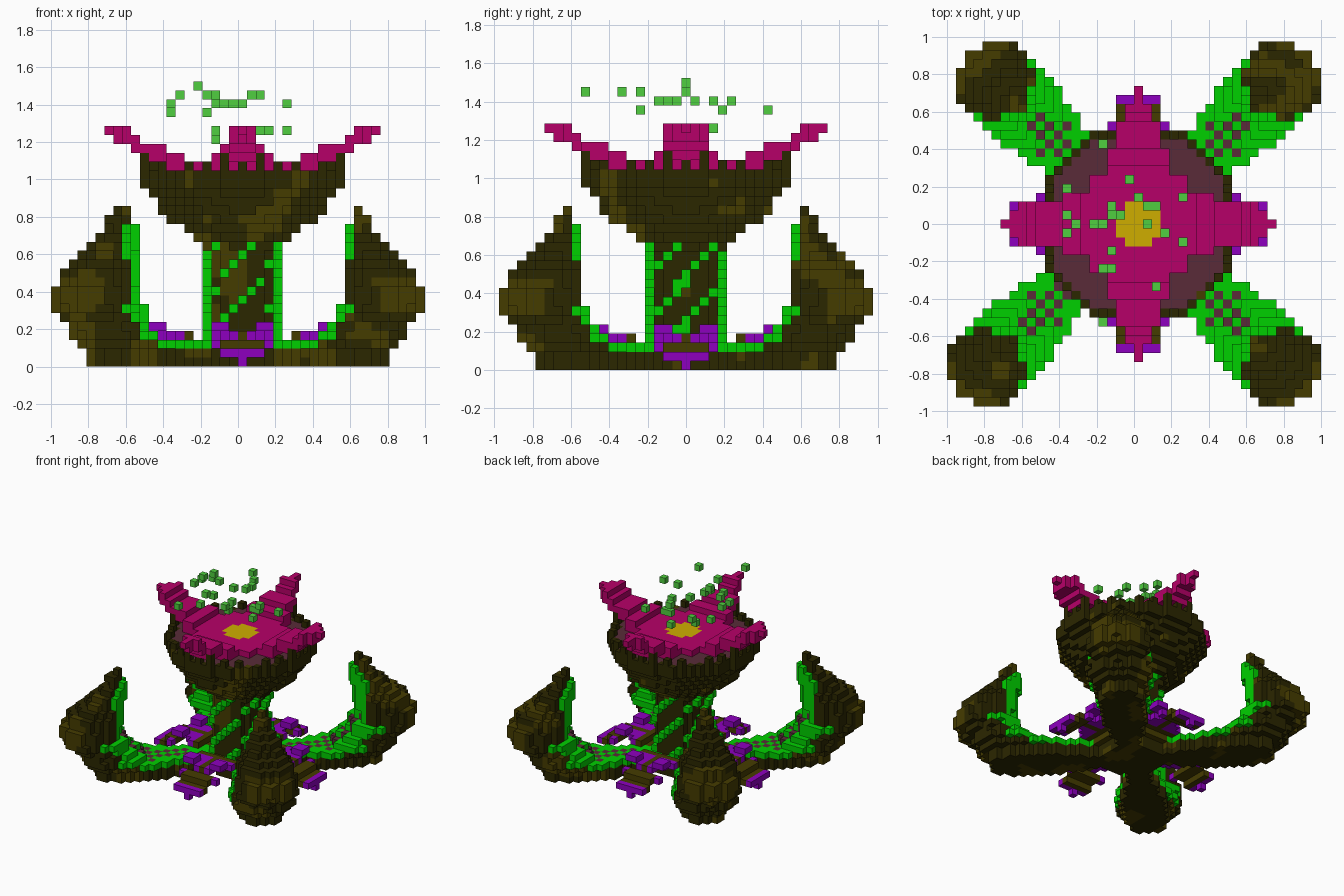
import bpy, bmesh, math
from mathutils import Vector, noise

if "Cube" in bpy.data.objects:
    bpy.data.objects.remove(bpy.data.objects["Cube"], do_unlink=True)

S = 1 / 21          # edge of one block
COLOURS = {
    "dark_bark": (0.024, 0.020, 0.0), "brown_bark": (0.06, 0.045, 0.0),
    "magenta_petal": (0.47, 0.0, 0.14), "maroon_flesh": (0.10, 0.024, 0.04),
    "gold_heart": (0.62, 0.42, 0.0), "bright_green": (0.0, 0.63, 0.0),
    "purple_leaf": (0.27, 0.0, 0.52), "spore_green": (0.08, 0.62, 0.05),
}
mats = []
for name, rgb in COLOURS.items():
    m = bpy.data.materials.new(name)
    m.use_nodes = True
    m.diffuse_color = (*rgb, 1)
    m.node_tree.nodes["Principled BSDF"].inputs["Base Color"].default_value = (*rgb, 1)
    mats.append(m)
DARK, BROWN, PETAL, FLESH, GOLD, GREEN, PURPLE, SPORE = range(len(mats))

parts = {}          # part name -> {block: colour}
filled = set()


def put(part, i, j, k, colour):
    if (i, j, k) not in filled:
        filled.add((i, j, k))
        parts.setdefault(part, {})[(i, j, k)] = colour


def bark(i, j, k):
    return BROWN if noise.noise(Vector((i, j, k)) * 0.19) > 0.22 else DARK


def disc(r):
    n = int(r) + 1
    for i in range(-n, n + 1):
        for j in range(-n, n + 1):
            d = math.hypot(i, j)
            if d <= r:
                yield i, j, d


# Four curled claw arms on the diagonals: outer and inner reach of each layer
OUTER = [16, 16, 17, 18, 18, 19, 20, 20, 20, 19, 19, 18, 17, 16, 15, 14, 14, 13]
INNER = [11, 11, 10, 9, 10, 11, 11] + [12] * 9 + [13, 13]


def claw_layer(k):
    c = (INNER[k] + OUTER[k]) / 2
    return c, OUTER[k] + 0.4 - c


def in_arm(a, b, k):
    if k >= len(OUTER):
        return False
    c, r = claw_layer(k)
    along, side = (a + b) / 2, abs(a - b) / math.sqrt(2)
    strip = k < 3 and 2 <= along <= c and side <= min(r, 0.5 + 0.33 * along)
    return strip or math.hypot(a - c, b - c) <= r


ARMS = {"front_left_arm": (1, -1), "front_right_arm": (-1, -1),
        "back_left_arm": (1, 1), "back_right_arm": (-1, 1)}
for name, (sx, sy) in ARMS.items():
    shift = -1 if (sx, sy) == (-1, -1) else 0
    for k in range(len(OUTER)):
        c, r = claw_layer(k)
        for a in range(1, 21):
            for b in range(1, 21):
                if not in_arm(a, b, k):
                    continue
                i, j = sx * a + shift, sy * b
                colour = bark(i, j, k)
                if 6 <= k <= 9 and max(a, b) >= 18 and abs(a - b) < 5:
                    colour = BROWN
                # mossy lining on the side that faces the stem
                facing = not in_arm(a - 1, b - 1, k) or not in_arm(a, b, k + 1)
                width = 3 if 6 < k < 12 else 7
                if 2 <= k <= 15 and facing and (a + b) / 2 < c - 0.4 and abs(a - b) <= width:
                    edge = not (in_arm(a - 1, b + 1, k) and in_arm(a + 1, b - 1, k))
                    colour = FLESH if (a + b) % 2 and not edge and k < 8 else GREEN
                put(name, i, j, k, colour)

# Stem with a wider foot and climbing vines
for k in range(15):
    for i, j, d in disc(4.6):
        if d <= (4.3 if k < 2 else 3.7):
            put("stem", i, j, k, bark(i, j, k))
        elif k > 1:
            turn = math.atan2(j, i) / (math.pi / 2) * 7.5
            if (k - turn - 4) % 5 < 1.2:
                put("vines", i, j, k, GREEN)

# Flaring flower cup, filled, with a toothed rim
CUP = [4.4, 5.4, 6.8, 8.3, 9.2, 9.8, 10.4, 11.2, 11.3]
for n, r in enumerate(CUP):
    k = 13 + n
    for i, j, d in disc(r):
        inside = k == 21 and d < r - 1
        put("flower_cup", i, j, k, FLESH if inside else bark(i, j, k))
for i, j, d in disc(11.3):
    if d > 10.3:
        low = min(abs(i), abs(j))
        if low % 2 == 0:
            put("cup_rim", i, j, 22, DARK)
        if low == 2:
            put("cup_rim", i, j, 23, DARK)

# Golden heart
for i, j, d in disc(2.5):
    put("flower_heart", i, j, 22, GOLD)

# Four petals rising outward from a shared star
AXES = {"left": (1, 0), "right": (-1, 0), "back": (0, 1), "front": (0, -1)}
PETAL_HALF = [5] * 6 + [3] * 3 + [2] * 3 + [1, 1, 0, 0]
PETAL_BASE = [22] * 9 + [23] * 3 + [24, 25, 25, 26]
PETAL_TOP = [22] * 7 + [23, 23, 24, 24, 24, 25, 26, 26, 26]
for side, (dx, dy) in AXES.items():
    for r, half in enumerate(PETAL_HALF):
        if dx and 11 < r < 15:
            half = 1 if r == 14 else 2
        for t in range(-half, half + 1):
            for k in range(PETAL_BASE[r], PETAL_TOP[r] + 1):
                put(side + "_petal", dx * r - dy * t, dy * r + dx * t, k, PETAL)

# Ground leaves that arch up from the foot and droop at the tip
DROOP = [2, 2, 3, 3, 3, 3, 3, 2, 2, 1, 1]
for side, (dx, dy) in AXES.items():
    for n, k in enumerate(DROOP):
        r = n + 4
        half = 2 if r in (4, 8, 12, 13, 14) else 3
        for t in range(-half, half + 1):
            purple = r == 14 or (abs(t) > 0 and 6 < r < 11) or (abs(t) == 3 and r == 11)
            high = k + 1 if abs(t) > 1 and r in (9, 10) else k
            put(side + "_leaf", dx * r - dy * t, dy * r + dx * t, high,
                PURPLE if purple else BROWN)
    put(side + "_leaf", dx * 14, dy * 14, 0, PURPLE)

# Drifting spores above the flower
SPORES = [(-4, 9, 28), (-1, 5, 29), (-8, 4, 28), (0, 3, 29), (1, 2, 26), (2, 2, 26),
          (5, 3, 26), (-8, 1, 29), (-5, 0, 31), (-7, 0, 30), (-4, 0, 30), (1, 0, 30),
          (-8, -1, 29), (-3, -3, 29), (3, -1, 26), (5, -2, 29), (-4, -5, 28),
          (-3, -5, 30), (2, -7, 30), (-3, 1, 25), (-3, 2, 26), (-2, 1, 29), (-4, -11, 30)]
for cell in SPORES:
    put("spores", *cell, SPORE)

# Turn every part's blocks into a mesh of its outward faces
DIRECTIONS = [Vector(d) for d in ((1, 0, 0), (-1, 0, 0), (0, 1, 0), (0, -1, 0), (0, 0, 1), (0, 0, -1))]
for name, cells in parts.items():
    bm = bmesh.new()
    verts = {}
    used = sorted(set(cells.values()))
    for cell, colour in cells.items():
        mid = Vector(cell)
        for d in DIRECTIONS:
            if tuple(int(v) for v in mid + d) in filled:
                continue
            p = Vector((d.y, d.z, d.x))
            q = d.cross(p)
            ring = []
            for s, t in ((-1, -1), (1, -1), (1, 1), (-1, 1)):
                co = mid + (d + p * s + q * t) / 2
                key = tuple(co)
                if key not in verts:
                    verts[key] = bm.verts.new(((co.x + 0.5) * S, co.y * S, (co.z + 0.5) * S))
                ring.append(verts[key])
            if bm.faces.get(ring) is None:
                bm.faces.new(ring).material_index = used.index(colour)
    mesh = bpy.data.meshes.new(name)
    bm.to_mesh(mesh)
    bm.free()
    for c in used:
        mesh.materials.append(mats[c])
    bpy.context.collection.objects.link(bpy.data.objects.new(name, mesh))
